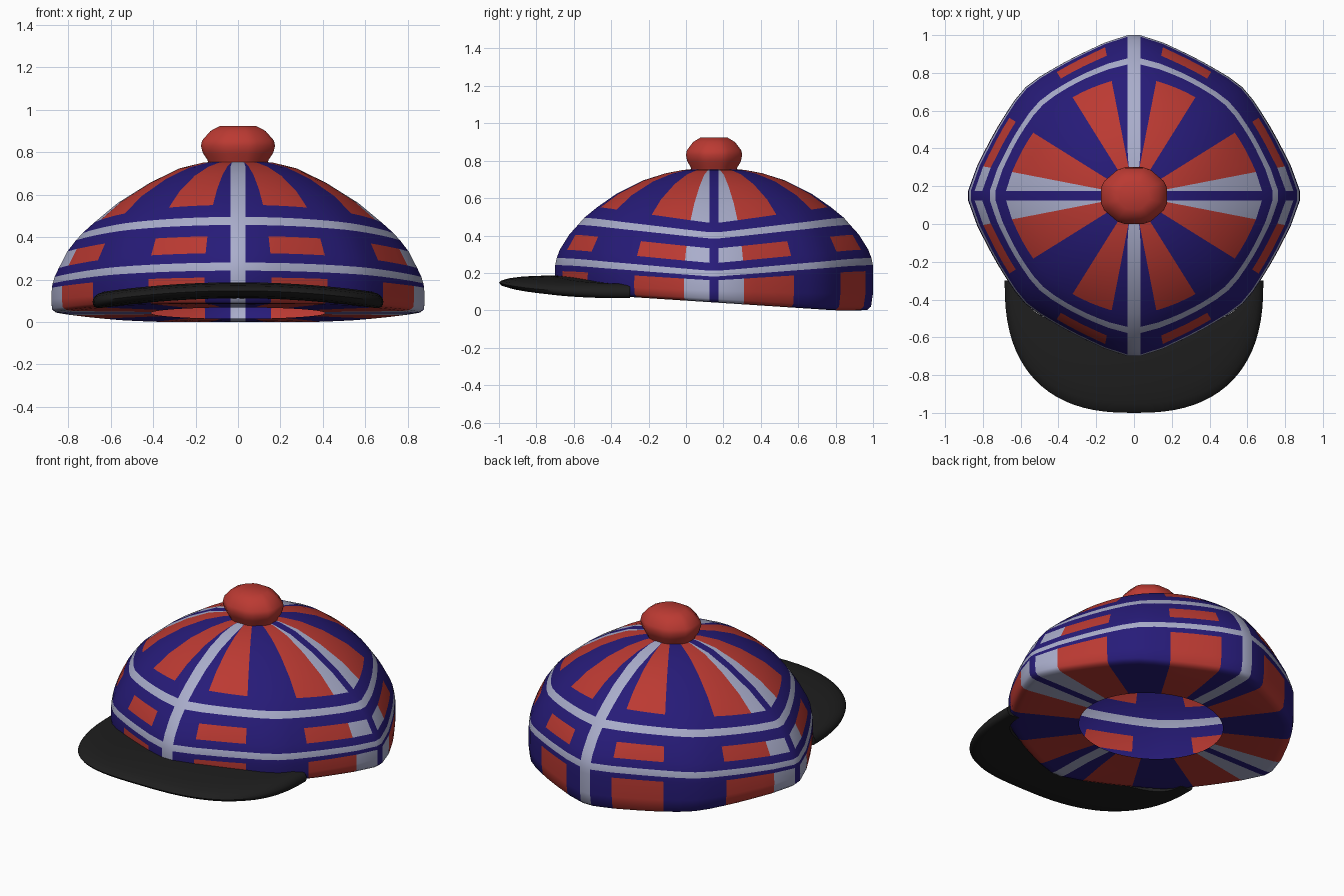
import bpy, math

if "Cube" in bpy.data.objects:
    bpy.data.objects.remove(bpy.data.objects["Cube"])

CY = 0.15  # crown centre along y


def material(name, rgb):
    m = bpy.data.materials.new(name)
    m.diffuse_color = (*rgb, 1)
    m.use_nodes = True
    m.node_tree.nodes["Principled BSDF"].inputs["Base Color"].default_value = m.diffuse_color
    return m


RED = material("red", (0.50, 0.042, 0.032))
BLUE = material("blue", (0.020, 0.011, 0.19))
PALE = material("pale", (0.40, 0.42, 0.60))
BLACK = material("black", (0.013, 0.013, 0.013))
MATS = [RED, BLUE, PALE, BLACK]
R, B, W, K = range(4)


def make(name, verts, faces, mats, angle):
    me = bpy.data.meshes.new(name)
    me.from_pydata(verts, [], faces)
    for m in MATS:
        me.materials.append(m)
    for p, m in zip(me.polygons, mats):
        p.material_index = m
    ob = bpy.data.objects.new(name, me)
    bpy.context.collection.objects.link(ob)
    bpy.ops.object.select_all(action='DESELECT')
    ob.select_set(True)
    bpy.context.view_layer.objects.active = ob
    bpy.ops.object.shade_smooth_by_angle(angle=math.radians(angle))
    return ob


def interp(table, x):
    for (a, p), (b, q) in zip(table, table[1:]):
        if x <= b:
            return p + (q - p) * (x - a) / (b - a)
    return table[-1][1]


# Crown profile: front radius, front z, side radius, side z, tilt, band below the row
ROWS = [
    (.10, .757, .10, .757, 0, 'wedge'), (.17, .750, .17, .750, 0, 'wedge'),
    (.26, .733, .28, .722, 0, 'wedge'), (.38, .695, .42, .652, 0, 'wedge'),
    (.52, .625, .57, .557, 0, 'wedge'), (.625, .552, .68, .465, 0, 'blue'),
    (.695, .495, .735, .415, 0, 'ring'), (.728, .457, .765, .382, 0, 'blue'),
    (.775, .405, .805, .330, 0, 'wedge'), (.825, .325, .845, .252, 0, 'blue'),
    (.842, .280, .865, .210, 0, 'ring'), (.850, .242, .874, .180, 0, 'blue'),
    (.850, .210, .878, .160, 0, 'wedge'), (.850, .110, .880, .105, .5, 'wedge'),
    (.840, .058, .878, .062, .9, 'wedge'), (.820, .045, .860, .046, 1, 'wedge'),
    (.785, .042, .825, .042, 1, 'wedge'), (.600, .042, .610, .042, 1, 'wedge'),
    (.410, .042, .410, .042, 1, None)]
COLS = [11, 16, 21.5, 27, 32, 38.5, 45, 51.5, 58, 63, 68.5, 74, 79]
KINDS = ['B'] + ['R'] * 4 + ['B'] * 4 + ['R'] * 4 + ['W']
# Outline flattening against angle from the nearest seam
FLAT = [(0, 1), (7, .975), (14, .950), (22, .934), (30, .932), (45, .948)]


def crown_row(rf, zf, rs, zs, tilt):
    edge_f = min(10, math.degrees(math.asin(.035 / rf)))
    edge_s = min(10, math.degrees(math.asin(.025 / rs)))
    quarter = []
    for a in [edge_f] + COLS + [90 - edge_s]:
        # the seam stripes are flat, so measure from their edges
        c = max(0, min(a - edge_f, 90 - edge_s - a))
        w = math.cos(math.radians(a))
        r, z = rs + (rf - rs) * w, zs + (zf - zs) * w
        k = min(1, max(0, (r - .3) / .5)) ** 2
        r *= 1 - k * (1 - interp(FLAT, c))
        quarter.append((r * math.sin(math.radians(a)), r * w, z))
    ring = []
    for sx, sy, step in [(1, -1, 1), (1, 1, -1), (-1, 1, 1), (-1, -1, -1)]:
        for x, y, z in quarter[::step]:
            t = max(-.042, min(.042, -.065 * sy * y))
            ring.append((sx * x, CY + sy * y, z + tilt * t))
    return ring


def crown_colour(kind, band):
    if kind == 'front' or band == 'ring':
        return W
    if band == 'wedge':
        return {'R': R, 'W': W}.get(kind, B)
    return B


ring_kinds = (KINDS + ['side'] + KINDS[::-1] + ['front']) * 2
n = len(ring_kinds)
verts, faces, mats = [], [], []
for row in ROWS:
    verts += crown_row(*row[:5])
for i, row in enumerate(ROWS[:-1]):
    for j in range(n):
        k = (j + 1) % n
        faces.append((i * n + j, (i + 1) * n + j, (i + 1) * n + k, i * n + k))
        mats.append(crown_colour(ring_kinds[j], row[5]))
make("crown", verts, faces, mats, 60)

# Pompom: octagon with softened corners
PROFILE = [(.118, .740), (.125, .765), (.143, .795), (.151, .830),
           (.146, .855), (.112, .900), (.072, .924)]
angles = [math.radians(22.5 + 45 * k + d) for k in range(8) for d in (-7, 7)]
verts = [(1.16 * r * 1.035 * math.cos(a), CY + r * 1.035 * math.sin(a), z)
         for r, z in PROFILE for a in angles]
faces = [(i * 16 + j, i * 16 + (j + 1) % 16, (i + 1) * 16 + (j + 1) % 16, (i + 1) * 16 + j)
         for i in range(len(PROFILE) - 1) for j in range(16)]
faces.append(tuple(range(6 * 16, 7 * 16)))
make("pompom", verts, faces, [R] * len(faces), 50)

# Visor: rounded section swept between the crown edge and an outer curve
SECTION = [(0, .034), (.35, .040), (.7, .034), (.88, .024), (.97, .012), (1, 0),
           (.97, -.014), (.88, -.026), (.7, -.034), (0, -.036)]
STEPS = 40
m = len(SECTION)
verts, faces = [], []
for i in range(STEPS + 1):
    a = math.pi * (i / STEPS - .5)
    s = math.copysign(abs(math.sin(a)) ** .8, a)
    c = max(0, math.cos(a)) ** .8
    for t, h in SECTION:
        x = s * (.60 + .085 * t)
        y = -.30 - c * (.27 + .43 * t)
        z = .147 - .052 * (x / .685) ** 2 + h
        verts.append((x, y, z))
for i in range(STEPS):
    for j in range(m):
        k = (j + 1) % m
        faces.append((i * m + j, i * m + k, (i + 1) * m + k, (i + 1) * m + j))
faces += [tuple(range(m))[::-1], tuple(STEPS * m + j for j in range(m))]
make("visor", verts, faces, [K] * len(faces), 50)
